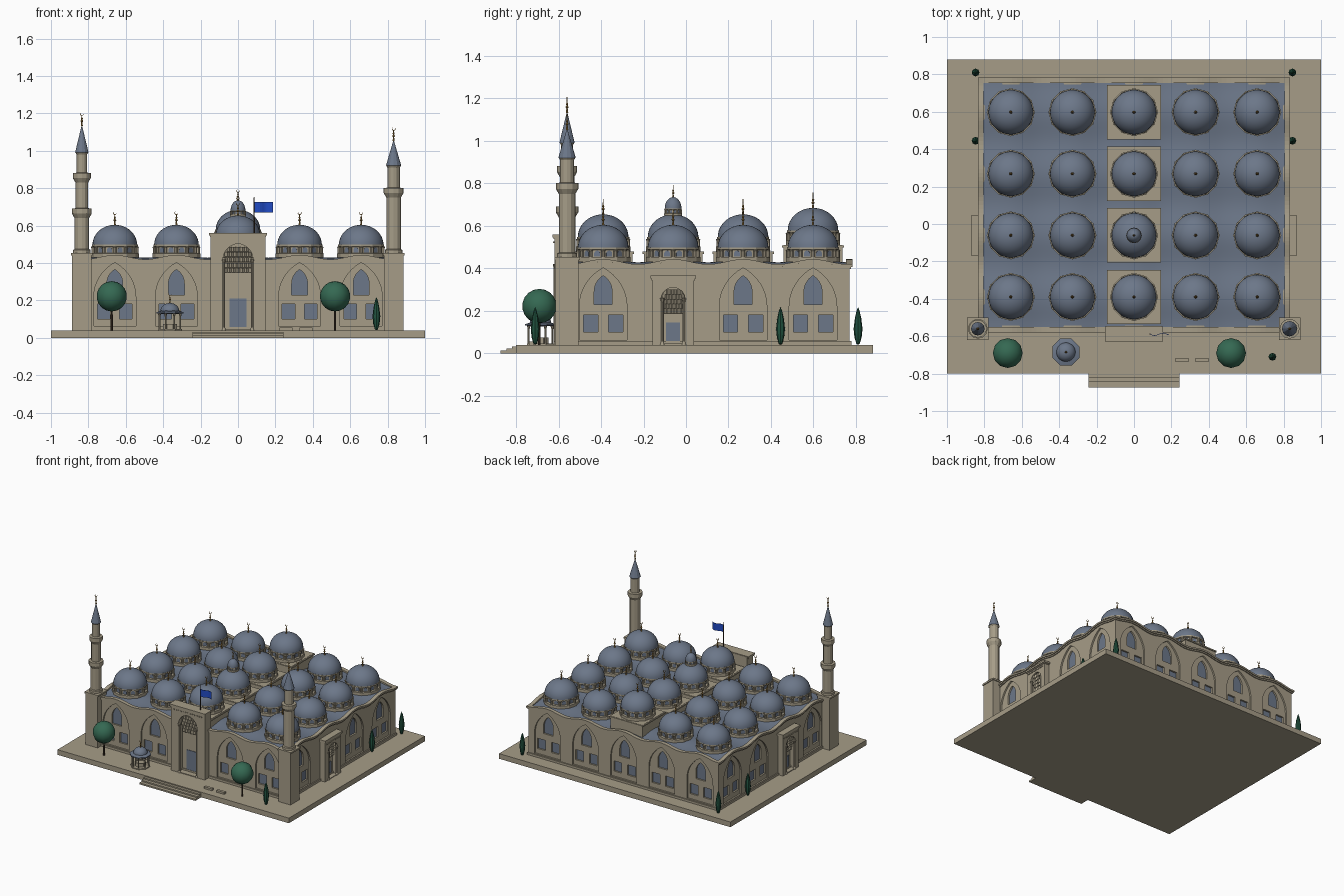
import bpy, bmesh
from math import sin, cos, pi, radians
from mathutils import Matrix, Vector

if "Cube" in bpy.data.objects:
    bpy.data.objects.remove(bpy.data.objects["Cube"])


def material(name, r, g, b):
    m = bpy.data.materials.new(name)
    m.use_nodes = True
    m.diffuse_color = (r, g, b, 1)
    m.node_tree.nodes["Principled BSDF"].inputs["Base Color"].default_value = (r, g, b, 1)
    return m


STONE = material("warm stone", .38, .335, .245)
LEAD = material("blue grey lead", .15, .185, .25)
GOLD = material("gold", .35, .2, .05)
LEAF = material("leaf green", .035, .14, .085)
CYPRESS = material("cypress green", .015, .085, .05)
BARK = material("bark brown", .06, .04, .025)
FLAG = material("flag blue", .015, .07, .55)
PITCH = .3293          # spacing of the bays and domes
IDENT = Matrix()


# --- helpers that add shapes to a bmesh -------------------------------------
def move(x, y, z):
    return Matrix.Translation((x, y, z))


def wall(angle, dist, u=0):
    return Matrix.Rotation(radians(angle), 4, 'Z') @ move(u, -dist, 0)


def box(bm, x0, x1, y0, y1, z0, z1, m=IDENT):
    mid = move((x0 + x1) / 2, (y0 + y1) / 2, (z0 + z1) / 2)
    size = Matrix.Diagonal((x1 - x0, y1 - y0, z1 - z0, 1))
    bmesh.ops.create_cube(bm, size=1, matrix=m @ mid @ size)


def panel(bm, loops, t, m=IDENT):
    """Upright slab: first loop is the outline, the others are holes."""
    edges, pairs = [], []
    for loop in loops:
        vs = [bm.verts.new((x, 0, z)) for x, z in loop]
        ring = [(vs[i - 1], vs[i]) for i in range(len(vs))]
        pairs += ring
        edges += [bm.edges.new(p) for p in ring]
    geom = bmesh.ops.triangle_fill(bm, use_beauty=True, edges=edges, normal=(0, -1, 0))["geom"]
    faces = [g for g in geom if isinstance(g, bmesh.types.BMFace)]
    front = {v for p in pairs for v in p}
    back = {v: bm.verts.new(v.co + Vector((0, t, 0))) for v in front}
    for f in faces:
        bm.faces.new([back[v] for v in reversed(f.verts)])
    for a, b in pairs:
        bm.faces.new((a, b, back[b], back[a]))
    bmesh.ops.transform(bm, matrix=m, verts=list(front) + list(back.values()))


def lathe(bm, profile, segs, m=IDENT):
    rings = []
    for r, z in profile:
        ring = [m @ Vector((r * cos(2 * pi * i / segs), r * sin(2 * pi * i / segs), z)) for i in range(segs)]
        rings.append([bm.verts.new(c) for c in (ring if r else ring[:1])])
    for a, b in zip(rings, rings[1:]):
        for i in range(segs):
            j = (i + 1) % segs
            quad = [a[i % len(a)], a[j % len(a)], b[j % len(b)], b[i % len(b)]]
            quad = list(dict.fromkeys(quad))
            if len(quad) > 2:
                bm.faces.new(quad)


def finish(bm, name, mat, smooth=False, fix=True):
    if fix:
        bmesh.ops.recalc_face_normals(bm, faces=bm.faces[:])
    if smooth:
        for f in bm.faces:
            f.smooth = True
        for e in bm.edges:
            e.smooth = len(e.link_faces) == 2 and e.calc_face_angle() < .6
    mesh = bpy.data.meshes.new(name)
    bm.to_mesh(mesh)
    bm.free()
    mesh.materials.append(mat)
    ob = bpy.data.objects.new(name, mesh)
    bpy.context.collection.objects.link(ob)
    return ob


def stamp(protos, spots):
    """Place the prototypes at every spot: (location, scale)."""
    for k, (loc, scale) in enumerate(spots):
        for p in protos:
            ob = p.copy() if k else p
            if k:
                bpy.context.collection.objects.link(ob)
            ob.location, ob.scale = loc, scale


def rect(x0, x1, z0, z1):
    return [(x0, z0), (x1, z0), (x1, z1), (x0, z1)]


def arch(c, w, z0, spring, top, point=60):
    A, n = radians(point), 8
    side = [(w - w * (1 - cos(A * i / n)) / (1 - cos(A)), spring + (top - spring) * sin(A * i / n) / sin(A))
            for i in range(n + 1)]
    half = [(w, z0)] + side
    return [(c + x, z) for x, z in half] + [(c - x, z) for x, z in reversed(half[:-1])]


def cap(r, z, h, n=12):
    return [(r * cos(pi / 2 * i / n), z + h * sin(pi / 2 * i / n)) for i in range(n)] + [(0, z + h)]


# --- platform, steps, benches -----------------------------------------------
bm = bmesh.new()
box(bm, -1, 1, -.80, .88, 0, .04)
for y, z in ((-.873, .012), (-.845, .022), (-.82, .032)):
    box(bm, -.242, .242, y, -.79, 0, z)
finish(bm, "platform_and_steps", STONE)
bm = bmesh.new()
for x in (.257, .363):
    box(bm, x - .034, x + .034, -.738, -.716, .04, .055)
finish(bm, "benches", STONE)

# --- hall: window core, layered walls, wavy cornice --------------------------
bm = bmesh.new()
box(bm, -.795, .795, -.542, .745, .04, .408)
finish(bm, "window_core", LEAD)
bm = bmesh.new()
box(bm, -.828, .828, -.575, .778, .04, .057)
finish(bm, "wall_plinth", STONE)
COLS = [PITCH * i for i in range(-2, 3)]
ROWS = [-.39 + PITCH * i for i in range(4)]
side_bays = [ROWS[0], ROWS[2], ROWS[3]]
facades = [("front", 0, .567, [c for c in COLS if abs(c) > .1], -.82, .82),
           ("left", 90, .82, side_bays, -.567, .77),
           ("back", 180, .77, COLS, -.82, .82),
           ("right", -90, .82, [-y for y in side_bays], -.77, .567)]
for name, angle, dist, bays, u0, u1 in facades:
    def wave(a, b, dz, n=64):
        us = [a + (b - a) * i / n for i in range(n + 1)]
        return [(u, .425 + dz + .012 * cos(2 * pi * (u - bays[0]) / PITCH)) for u in us]
    bm = bmesh.new()
    holes = []
    for c in bays:
        holes.append(arch(c, .042, .23, .29, .365))
        holes += [rect(c + s - .034, c + s + .034, .10, .18) for s in (-.059, .059)]
    panel(bm, [rect(u0 + .01, u1 - .01, .04, .41)] + holes, .015, wall(angle, dist - .012))
    outline = [(u0, .04), (u1, .04)] + wave(u0, u1, 0)[::-1]
    panel(bm, [outline] + [arch(c, .112, .062, .22, .402) for c in bays], .012, wall(angle, dist))
    for out, hi, lo in ((.014, .006, -.007), (.007, -.007, -.017)):
        strip = wave(u0 - out, u1 + out, lo) + wave(u0 - out, u1 + out, hi)[::-1]
        panel(bm, [strip], .03, wall(angle, dist + out))
    finish(bm, name + "_wall", STONE)

# --- rippled lead roof -------------------------------------------------------
bm = bmesh.new()
bmesh.ops.create_grid(bm, x_segments=60, y_segments=48, size=1)
for v in bm.verts:
    x, y = v.co.x * .815, .1025 + v.co.y * .66
    v.co = (x, y, .428 + .008 * (cos(2 * pi * x / PITCH) + cos(2 * pi * (y - ROWS[0]) / PITCH)))
finish(bm, "roof", LEAD, True, False)


# --- portals -----------------------------------------------------------------
def portal(name, angle, dist, depth, u, half, top, w, spring, peak, dw, dtop):
    m = wall(angle, dist, u)
    bm = bmesh.new()
    panel(bm, [rect(-half, half, .04, top - .01), arch(0, w, .045, spring, peak, 85)], depth, m)
    box(bm, -half - .009, half + .009, -.009, depth + .02, top - .014, top, m)
    box(bm, -half - .004, half + .004, -.004, depth + .01, top - .022, top - .014, m)
    # dentils, niche columns and stepped niche vault
    for i in range(13):
        x = (i - 6) * half / 7.5
        box(bm, x - .004, x + .004, -.005, .01, top - .04, top - .033, m)
    for s in (-1, 1):
        lathe(bm, [(0, .04), (.011, .04), (.007, .055), (.007, spring - .02), (.012, spring), (0, spring)],
              10, m @ move(s * (w - .004), .004, 0))
    for row in range(5):
        z = spring - .06 + row * (peak - spring + .06) / 5
        for i in range(-3, 4):
            x = (i + .5 * (row % 2)) * w / 3.5
            if abs(x) < w * (.95 if z < spring else .75):
                box(bm, -.01, .01, -.01, .01, -.012, .012,
                    m @ move(x, depth - .004 - row * .006, z) @ Matrix.Rotation(pi / 4, 4, 'Z'))
    finish(bm, name + "_portal", STONE)
    bm = bmesh.new()
    panel(bm, [rect(-dw, dw, .045, dtop)], .008, m @ move(0, depth - .006, 0))
    finish(bm, name + "_door", LEAD)


portal("front", 0, .62, .053, 0, .147, .56, .08, .42, .503, .046, .21)
portal("left", 90, .863, .043, ROWS[1], .098, .365, .055, .26, .31, .033, .145)
portal("right", -90, .863, .043, -ROWS[1], .098, .365, .055, .26, .31, .033, .145)
bm = bmesh.new()
box(bm, -.147, .147, -.569, -.545, .04, .555)
finish(bm, "front_portal_back", STONE)

# --- domes on arcaded drums --------------------------------------------------
bm = bmesh.new()
lathe(bm, [(0, 0), (.128, 0), (.128, .022), (.112, .024), (.112, .055), (.123, .058), (.123, .068), (0, .068)], 12)
for i in range(12):
    lathe(bm, [(0, .02), (.009, .02), (.009, .05), (.012, .056), (0, .06)], 8, wall(i * 30, .117))
drum = finish(bm, "dome_drum", STONE)
bm = bmesh.new()
for i in range(12):
    panel(bm, [arch(0, .014, .026, .04, .053, 90)], .004, wall(i * 30 + 15, .1105))
drum_windows = finish(bm, "drum_windows", LEAD)
bm = bmesh.new()
lathe(bm, [(0, .068)] + cap(.119, .068, .106), 36)
dome = finish(bm, "dome", LEAD, True)
spots, tips = [], []
bm = bmesh.new()
for y in ROWS:
    for x in COLS:
        lift = 0 if abs(x) > .1 else (.08 if y > .5 else .05)
        if lift:    # raised square bases on the middle axis
            box(bm, x - .138, x + .138, y - .138, y + .138, .40, .43 + lift)
            box(bm, x - .145, x + .145, y - .145, y + .145, .418 + lift, .428 + lift)
        spots.append(((x, y, .43 + lift), (1, 1, 1)))
        tips.append(((x, y, .602 + lift), (1, 1, 1)))
finish(bm, "raised_dome_bases", STONE)
# small lantern over the central dome
spots.append(((0, ROWS[1], .648), (.33, .33, .5)))
tips[[t[0][:2] for t in tips].index((0, ROWS[1]))] = ((0, ROWS[1], .733), (.8, .8, .8))
stamp([drum, drum_windows, dome], spots)

# --- minarets ----------------------------------------------------------------
for side, x, levels, tip in (("right", -.835, (.45, .67, .86, .99), 1.14), ("left", .832, (.45, .78, .92), 1.06)):
    y = -.56
    bm = bmesh.new()
    box(bm, x - .052, x + .052, y - .054, y + .054, .04, .45)
    box(bm, x - .058, x + .058, y - .06, y + .06, .44, .453)
    profile = [(0, .45), (.047, .45), (.047, .47)]
    for i, z in enumerate(levels[1:-1]):
        r = .039 - .005 * i
        profile += [(r, levels[i] + .024), (r, z - .03), (r + .014, z - .006), (r + .014, z + .022), (r, z + .022)]
    r -= .006
    profile += [(r, levels[-2] + .024), (r, levels[-1] - .01), (r + .006, levels[-1]), (0, levels[-1])]
    lathe(bm, profile, 12, move(x, y, 0))
    finish(bm, side + "_minaret", STONE)
    bm = bmesh.new()
    lathe(bm, [(0, levels[-1]), (r + .008, levels[-1]), (0, tip)], 12, move(x, y, 0))
    finish(bm, side + "_minaret_spire", LEAD)
    tips.append(((x, y, tip - .008), (1, 1, 1)))

# --- fountain pavilion -------------------------------------------------------
fm = move(-.364, -.685, 0) @ Matrix.Rotation(pi / 8, 4, 'Z')
bm = bmesh.new()
lathe(bm, [(0, .04), (.07, .04), (.07, .047), (.04, .047), (.04, .075), (.034, .075), (.034, .068), (0, .068)], 8, fm)
for i in range(8):
    lathe(bm, [(0, .04), (.005, .045), (.005, .115), (.009, .128), (0, .13)], 8,
          fm @ Matrix.Rotation(i * pi / 4, 4, 'Z') @ move(.06, 0, 0))
finish(bm, "fountain_columns_and_basin", STONE)
bm = bmesh.new()
lathe(bm, [(0, .126), (.078, .13), (.078, .137), (.052, .145), (0, .145)], 8, fm)
lathe(bm, [(0, .143)] + cap(.051, .143, .043, 8), 24, fm)
finish(bm, "fountain_roof", LEAD, True)
tips.append(((-.364, -.685, .184), (.75, .75, .75)))

# --- gold finials with crescents ---------------------------------------------
bm = bmesh.new()
lathe(bm, [(0, 0), (.006, 0), (.003, .02), (.008, .027), (.003, .034), (.006, .041), (.002, .047), (.002, .057),
           (0, .057)], 8)
arc = [(k / 16, radians(110 + 290 * k / 16)) for k in range(17)]
moon = [(.01 * cos(a), .01 * sin(a)) for k, a in arc]
moon += [((.01 - .004 * sin(pi * k)) * cos(a), (.01 - .004 * sin(pi * k)) * sin(a)) for k, a in arc[-2:0:-1]]
panel(bm, [moon], .003, move(0, -.0015, .065))
stamp([finish(bm, "finial", GOLD)], tips)

# --- flag --------------------------------------------------------------------
bm = bmesh.new()
lathe(bm, [(0, .555), (.004, .555), (.003, .75), (0, .753)], 8, move(.086, -.588, 0))
finish(bm, "flag_pole", BARK)
bm = bmesh.new()
ripple = [(.088 + .01 * i, .007 * sin(i * .7)) for i in range(11)]
panel(bm, [ripple + [(x, z + .003) for x, z in reversed(ripple)]], .056,
      move(0, -.588, .67) @ Matrix.Rotation(pi / 2, 4, 'X'))
finish(bm, "flag", FLAG)

# --- trees -------------------------------------------------------------------
for side, x in (("right", -.675), ("left", .519)):
    bm = bmesh.new()
    lathe(bm, [(0, .04), (.006, .04), (.005, .17), (0, .17)], 8, move(x, -.69, 0))
    finish(bm, side + "_tree_trunk", BARK)
    bm = bmesh.new()
    bmesh.ops.create_uvsphere(bm, u_segments=12, v_segments=9, radius=.081, matrix=move(x, -.69, .222))
    finish(bm, side + "_tree_crown", LEAF, True)
bm = bmesh.new()
lathe(bm, [(0, .04), (.008, .045), (.017, .075), (.021, .115), (.015, .165), (.007, .2), (0, .218)], 8)
cypress = finish(bm, "cypress", CYPRESS, True)
stamp([cypress], [((x, y, 0), (1, 1, 1)) for x, y in
                  ((.74, -.71), (.847, .81), (-.847, .81), (.847, .445), (-.847, .445))])
